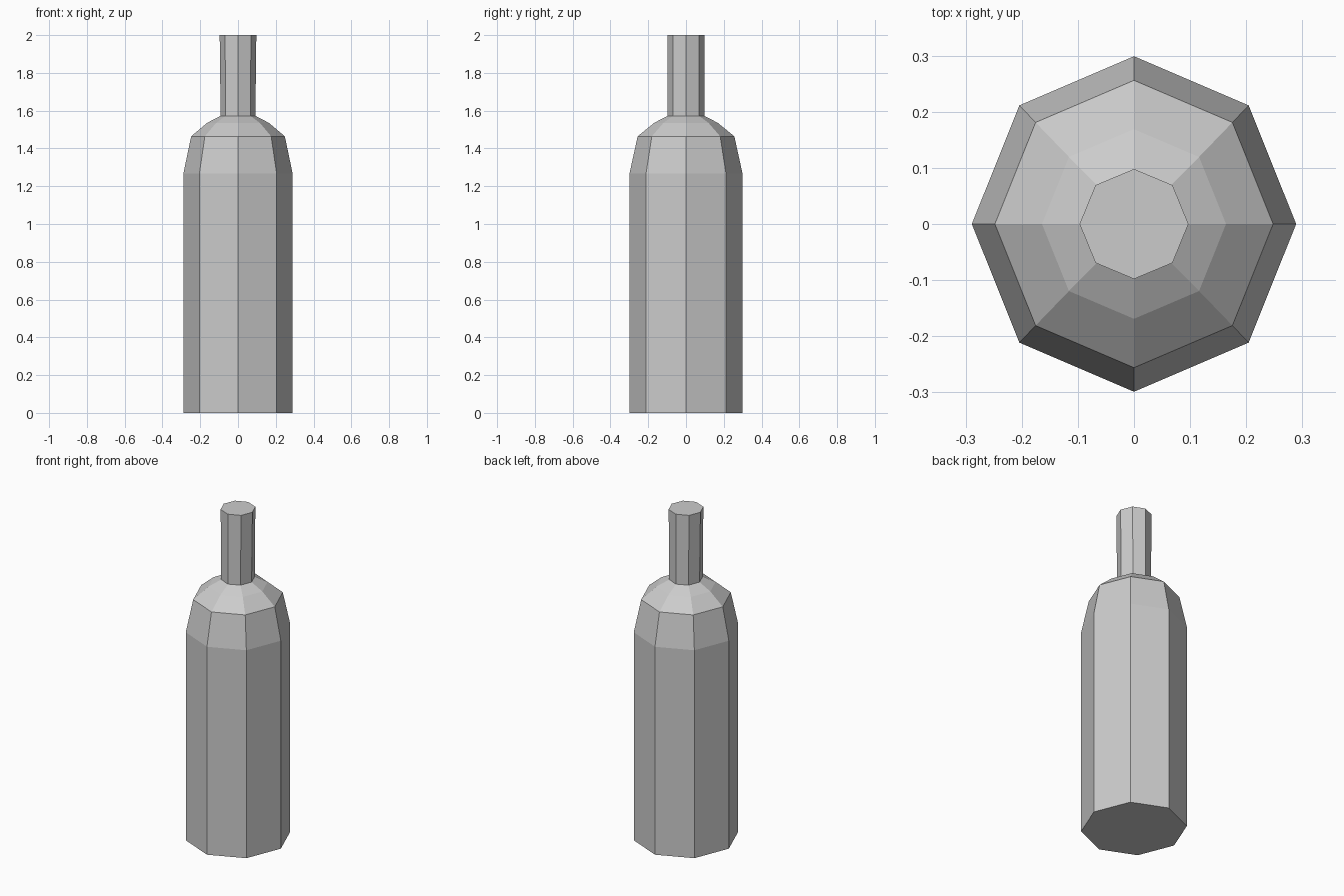
import bpy, bmesh
from math import cos, sin, pi

if "Cube" in bpy.data.objects:
    bpy.data.objects.remove(bpy.data.objects["Cube"])

SIDES = 8
# Bottle profile: half-width in x, half-width in y, height
PROFILE = [
    (0.289, 0.299, 0.0),     # base
    (0.289, 0.299, 1.268),   # top of body
    (0.248, 0.256, 1.464),   # shoulder edge
    (0.164, 0.169, 1.535),   # upper shoulder
    (0.092, 0.097, 1.573),   # neck root
    (0.097, 0.098, 2.0),     # mouth
]

# Faceted bottle: rings bridged with quads, closed at both ends
bm = bmesh.new()
rings = [[bm.verts.new((rx * cos(2 * pi * i / SIDES), ry * sin(2 * pi * i / SIDES), z))
          for i in range(SIDES)] for rx, ry, z in PROFILE]
for low, high in zip(rings, rings[1:]):
    for i in range(SIDES):
        j = (i + 1) % SIDES
        bm.faces.new((low[i], low[j], high[j], high[i]))
bm.faces.new(rings[0][::-1])
bm.faces.new(rings[-1])

mesh = bpy.data.meshes.new("bottle")
bm.to_mesh(mesh)
bm.free()
bpy.context.collection.objects.link(bpy.data.objects.new("bottle", mesh))
